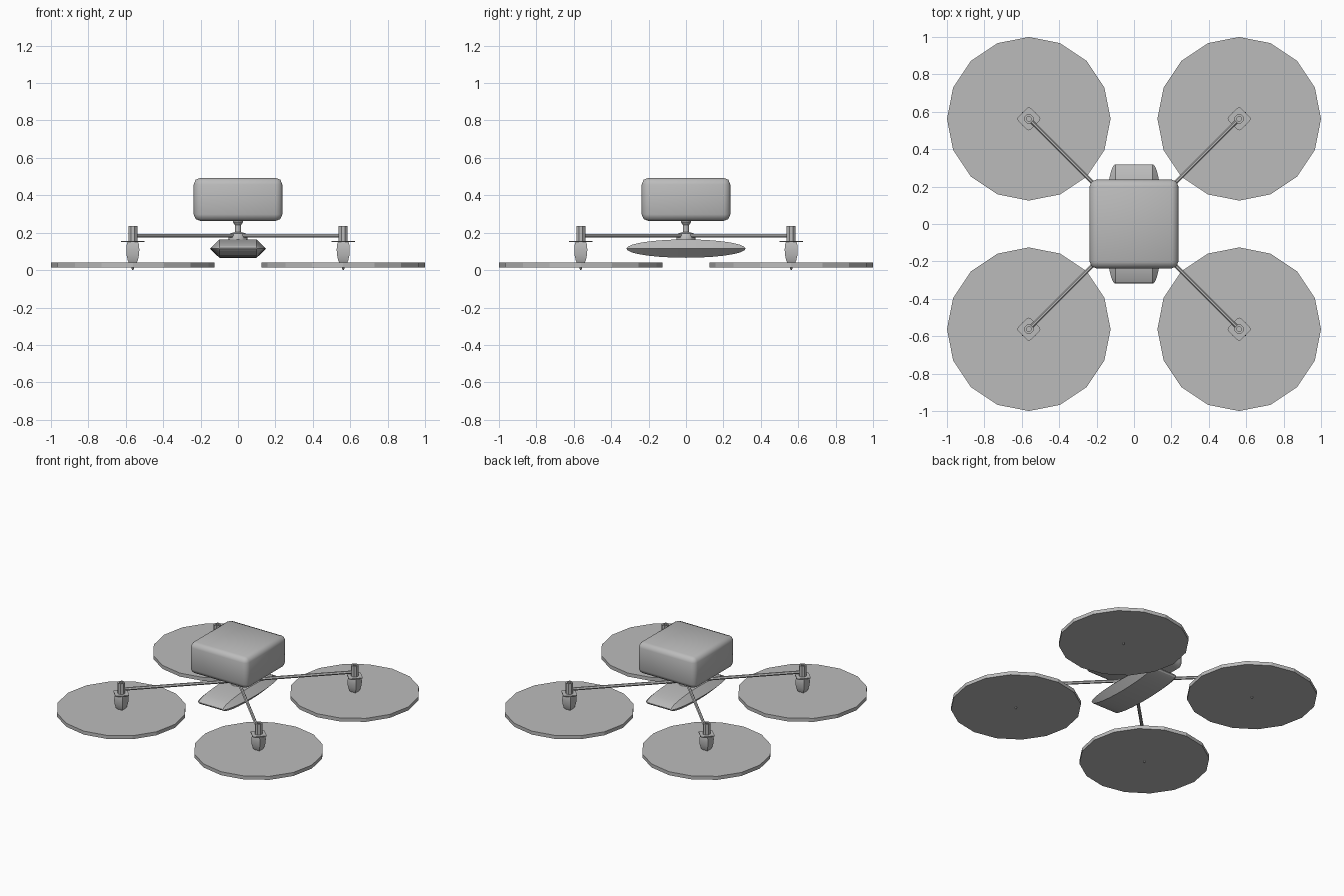
import bpy, bmesh
from math import pi, sin, cos, sqrt
from mathutils import Matrix

if "Cube" in bpy.data.objects:
    bpy.data.objects.remove(bpy.data.objects["Cube"], do_unlink=True)

GREY = (0.5, 0.5, 0.5, 1)
grey = bpy.data.materials.new("plain grey")
grey.use_nodes = True
grey.diffuse_color = GREY
grey.node_tree.nodes["Principled BSDF"].inputs["Base Color"].default_value = GREY


def finish(name, bm, smooth=None):
    bmesh.ops.recalc_face_normals(bm, faces=bm.faces)
    mesh = bpy.data.meshes.new(name)
    bm.to_mesh(mesh)
    bm.free()
    mesh.materials.append(grey)
    obj = bpy.data.objects.new(name, mesh)
    bpy.context.collection.objects.link(obj)
    if smooth:
        bpy.ops.object.select_all(action="DESELECT")
        obj.select_set(True)
        bpy.context.view_layer.objects.active = obj
        bpy.ops.object.shade_smooth_by_angle(angle=smooth)
    return obj


def loft(name, rings, smooth=None):
    """Skin a row of equal rings and cap both ends."""
    bm = bmesh.new()
    rows = [[bm.verts.new(p) for p in ring] for ring in rings]
    n = len(rows[0])
    for a, b in zip(rows, rows[1:]):
        for i in range(n):
            j = (i + 1) % n
            bm.faces.new((a[i], a[j], b[j], b[i]))
    bm.faces.new(rows[0])
    bm.faces.new(rows[-1])
    return finish(name, bm, smooth)


def lathe(name, profile, sides, x=0, y=0, turn=0, smooth=None):
    """Turn (radius, height) pairs about an upright axis."""
    angles = [turn + 2 * pi * i / sides for i in range(sides)]
    return loft(name, [[(x + r * cos(a), y + r * sin(a), z) for a in angles]
                       for r, z in profile], smooth)


def box(name, size, centre, turn=0, bevel=0, segments=1, upright_only=False, smooth=None):
    bm = bmesh.new()
    bmesh.ops.create_cube(bm, size=1, matrix=Matrix.Diagonal((*size, 1)))
    edges = [e for e in bm.edges if not upright_only
             or abs(e.verts[0].co.z - e.verts[1].co.z) > 1e-4]
    bmesh.ops.bevel(bm, geom=edges, offset=bevel, segments=segments,
                    profile=0.5, affect="EDGES")
    bm.transform(Matrix.Translation(centre) @ Matrix.Rotation(turn, 4, "Z"))
    return finish(name, bm, smooth)


# Main body and the neck below it
box("body", (0.474, 0.474, 0.23), (0, 0, 0.378), bevel=0.035, segments=2, smooth=0.9)
lathe("neck_hub", [(0.05, 0.155), (0.05, 0.178), (0.04, 0.197), (0.016, 0.203),
                   (0.016, 0.24), (0.028, 0.257), (0.028, 0.275)], 12, smooth=0.5)

# Lens-shaped pod slung underneath, with sloping sides
sections = []
STEPS = 14
for k in range(STEPS + 1):
    y = -0.318 * cos(pi * k / STEPS)
    s = max(0.04, sqrt(max(0, 1 - (y / 0.318) ** 2)))
    w, h, mid = 0.1 + 0.05 * s, 0.049 * s, 0.115
    sections.append([(-w, y, mid), (-0.1, y, mid + h), (0.1, y, mid + h),
                     (w, y, mid), (0.1, y, mid - h), (-0.1, y, mid - h)])
loft("lower_pod", sections, smooth=0.4)

# Four arms, each with a motor and a rotor disc
for sx, side in ((1, "left"), (-1, "right")):
    for sy, end in ((-1, "front"), (1, "back")):
        tag = end + "_" + side
        x, y = 0.5625 * sx, 0.5625 * sy
        diagonal = pi / 4 * sx * sy
        ring = [(0.011 * cos(pi * i / 3), 0.011 * sin(pi * i / 3)) for i in range(6)]
        d = sqrt(0.5)
        loft("arm_" + tag, [[(sx * t - sx * sy * d * u, sy * t + d * u, 0.183 + v)
                             for u, v in ring] for t in (0.01, 0.565)])
        # Hollow-topped motor barrel
        lathe("motor_barrel_" + tag, [(0.026, 0.15), (0.026, 0.235), (0.014, 0.235),
                                      (0.014, 0.225)], 8, x, y, pi / 8, 0.6)
        box("flange_" + tag, (0.095, 0.095, 0.006), (x, y, 0.153), diagonal,
            bevel=0.012, segments=2, upright_only=True)
        # Four-sided tapered pod
        q = sqrt(2)
        lathe("motor_pod_" + tag, [(0.02 * q, 0.038), (0.027 * q, 0.052),
                                   (0.033 * q, 0.08), (0.035 * q, 0.11),
                                   (0.033 * q, 0.135), (0.028 * q, 0.153)],
              4, x, y, pi / 4, 0.5)
        lathe("rotor_disc_" + tag, [(0.4375, 0.014), (0.4375, 0.04)], 16, x, y)
        lathe("spindle_" + tag, [(0.003, 0), (0.006, 0.008), (0.006, 0.05)], 8, x, y)
